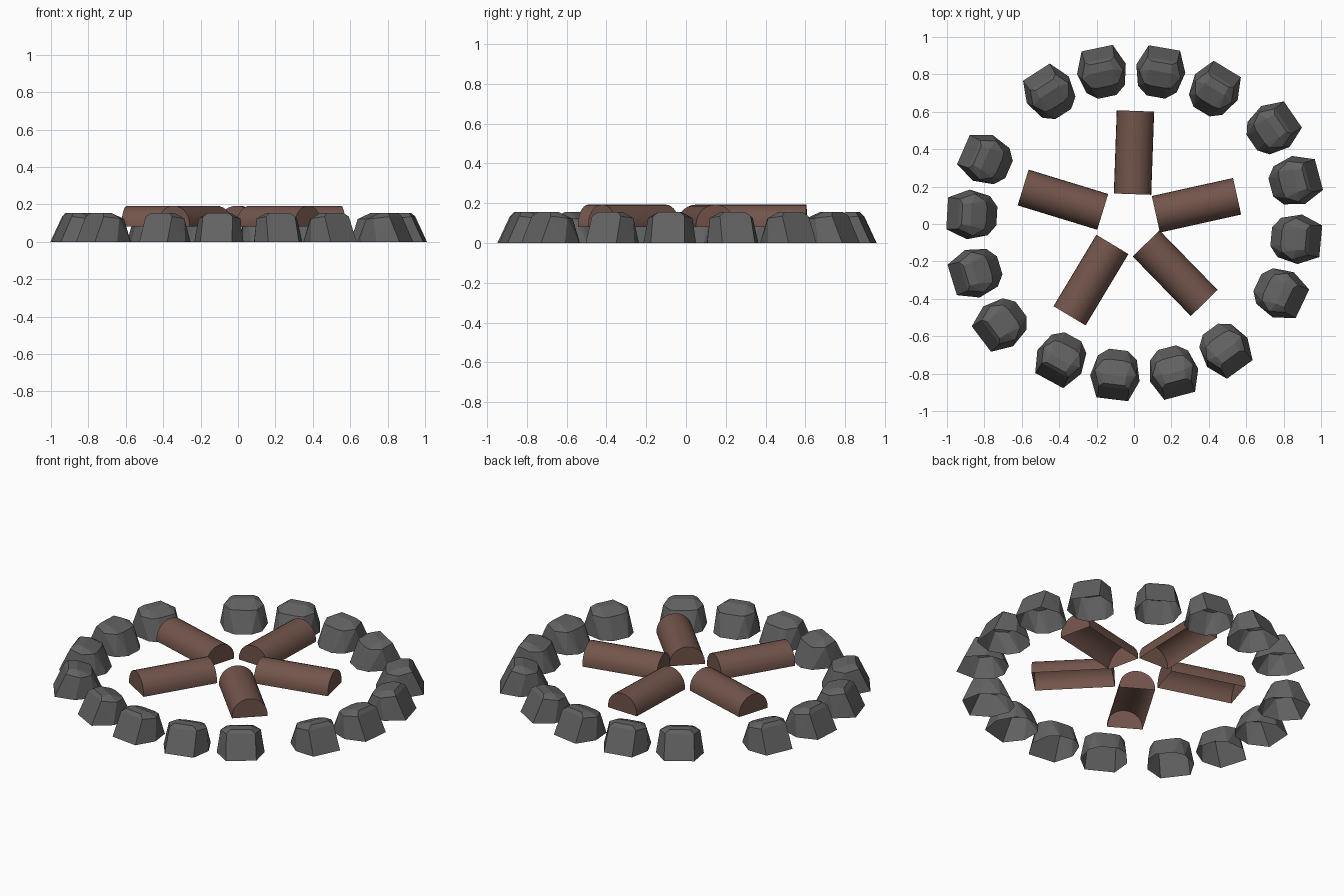
import bpy, bmesh, math
from mathutils import Matrix

if "Cube" in bpy.data.objects:
    bpy.data.objects.remove(bpy.data.objects["Cube"])


def material(name, rgb):
    m = bpy.data.materials.new(name)
    m.diffuse_color = (*rgb, 1)
    m.use_nodes = True
    m.node_tree.nodes["Principled BSDF"].inputs["Base Color"].default_value = m.diffuse_color
    return m


def add_mesh(name, bm, mat):
    bmesh.ops.recalc_face_normals(bm, faces=bm.faces)
    me = bpy.data.meshes.new(name)
    bm.to_mesh(me)
    bm.free()
    me.materials.append(mat)
    return me


def place(name, me, x, y, z, angle):
    ob = bpy.data.objects.new(name, me)
    ob.matrix_world = Matrix.Translation((x, y, z)) @ Matrix.Rotation(angle, 4, 'Z')
    bpy.context.collection.objects.link(ob)
    return ob


stone_mat = material("stone", (0.12, 0.12, 0.12))
wood_mat = material("wood", (0.17, 0.09, 0.07))

# Stone: faceted hollow rock, local +x faces outward, mirrored across y
half = [(.133, .085, 0), (.02, .133, 0), (-.09, .105, 0), (-.133, .05, 0),
        (.07, .08, .135), (-.01, .112, .125), (-.07, .075, .122), (-.078, .04, .122),
        (.053, .055, .155), (.005, .06, .155)]
bm = bmesh.new()
for r, t, z in half:
    for side in (1, -1):
        bm.verts.new((r, t * side, z))
bmesh.ops.convex_hull(bm, input=bm.verts[:])
bmesh.ops.dissolve_limit(bm, angle_limit=math.radians(3), verts=bm.verts[:], edges=bm.edges[:])
bmesh.ops.recalc_face_normals(bm, faces=bm.faces)
bottom = [f for f in bm.faces if all(v.co.z < 1e-4 for v in f.verts)]
bmesh.ops.delete(bm, geom=bottom, context='FACES_ONLY')
stone = add_mesh("stone", bm, stone_mat)

# Ring of stones
spots = [(-.45, .70), (-.17, .81), (.14, .81), (.43, .715),
         (.74, .51), (.86, .23), (.866, -.08), (.78, -.37),
         (.487, -.67), (.21, -.79), (-.10, -.805), (-.39, -.72),
         (-.71, -.535), (-.845, -.26), (-.866, .05), (-.79, .345)]
for i, (x, y) in enumerate(spots):
    place(f"stone_{i + 1}", stone, x, y, 0, math.atan2(y, x))

# Log: half cylinder along x with end caps and an open underside
R, L, N, DROP = .1, .445, 14, .012
arc = [(R, -DROP)] + [(R * math.cos(math.pi * k / N), R * math.sin(math.pi * k / N))
                      for k in range(N + 1)] + [(-R, -DROP)]
bm = bmesh.new()
ends = [[bm.verts.new((x, y, z)) for y, z in arc] for x in (-L / 2, L / 2)]
for end in ends:
    bm.faces.new(end)
for k in range(len(arc) - 1):
    bm.faces.new((ends[0][k], ends[0][k + 1], ends[1][k + 1], ends[1][k]))
log = add_mesh("log", bm, wood_mat)

# Star of five logs
logs = [(0, .382, 88), (-.38, .13, 163), (.334, .10, 12.5), (.22, -.263, -45.7), (-.23, -.30, 239)]
for i, (x, y, a) in enumerate(logs):
    ob = place(f"log_{i + 1}", log, x, y, .093, math.radians(a))
    if i == 0:
        bpy.context.view_layer.objects.active = ob
        ob.select_set(True)
        bpy.ops.object.shade_smooth_by_angle(angle=math.radians(35))
        ob.select_set(False)
